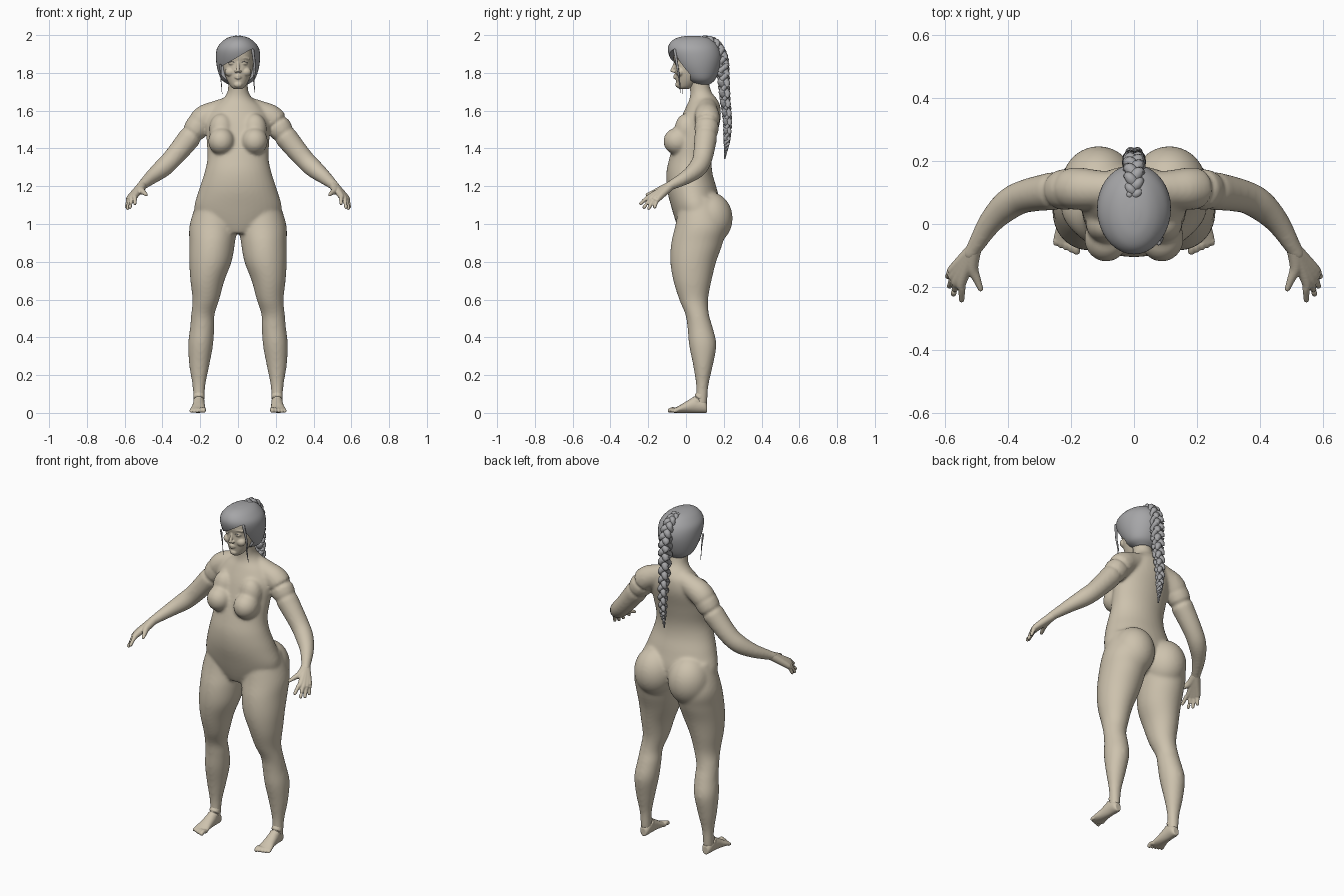
import bpy, bmesh
from math import sin, cos, pi
from mathutils import Vector, Matrix

cube = bpy.data.objects.get("Cube")
if cube:
    bpy.data.objects.remove(cube)


def material(name, colour):
    m = bpy.data.materials.new(name)
    m.use_nodes = True
    m.diffuse_color = (*colour, 1)
    m.node_tree.nodes["Principled BSDF"].inputs["Base Color"].default_value = (*colour, 1)
    return m


SKIN = material("warm_skin", (0.61, 0.54, 0.42))
HAIR = material("grey_hair", (0.38, 0.38, 0.39))


def spline(rows, steps=5):
    """Catmull-Rom interpolation through rows of any length."""
    out = []
    for i in range(len(rows) - 1):
        a, b, c, d = (rows[max(0, min(len(rows) - 1, i + k))] for k in (-1, 0, 1, 2))
        for s in range(steps):
            t = s / steps
            out.append([0.5 * (2 * q + (r - p) * t + (2 * p - 5 * q + 4 * r - w) * t * t
                               + (3 * q - p - 3 * r + w) * t ** 3) for p, q, r, w in zip(a, b, c, d)])
    return out + [list(rows[-1])]


def loft(bm, rings, sides=28):
    """Skin a list of elliptical rings (centre, u axis, v axis)."""
    loops = [[bm.verts.new(c + u * cos(2 * pi * k / sides) + v * sin(2 * pi * k / sides))
              for k in range(sides)] for c, u, v in rings]
    for a, b in zip(loops, loops[1:]):
        for k in range(sides):
            n = (k + 1) % sides
            bm.faces.new((a[k], a[n], b[n], b[k]))
    bm.faces.new(loops[0])
    bm.faces.new(loops[-1])


def stack(bm, rows, side=1):
    """Upright form from rows of z, centre x, half width, front y, back y."""
    loft(bm, [(Vector((side * x, (f + b) / 2, z)), Vector((w, 0, 0)), Vector((0, (b - f) / 2, 0)))
              for z, x, w, f, b in spline(rows)], 36)


def tube(bm, rows, side=1, steps=5, sides=16):
    """Round limb through points of x, y, z, radius, with rounded ends."""
    pts = spline(rows, steps)
    pos = [Vector((side * p[0], p[1], p[2])) for p in pts]
    rings, last = [], len(pos) - 1
    for i, p in enumerate(pos):
        t = (pos[min(i + 1, last)] - pos[max(i - 1, 0)]).normalized()
        u = t.cross(Vector((0.31, 0.2, 0.93) if abs(t.z) < 0.8 else (0, 1, 0))).normalized()
        v, r = t.cross(u), max(pts[i][3], 0.0005)
        ends = [(k * pi / 8) for k in (3, 2, 1)]
        if i == 0:
            rings += [(p - t * r * sin(e), u * r * cos(e), v * r * cos(e)) for e in ends]
        rings.append((p, u * r, v * r))
        if i == last:
            rings += [(p + t * r * sin(e), u * r * cos(e), v * r * cos(e)) for e in reversed(ends)]
    loft(bm, rings, sides)


def ball(bm, centre, radii, side=1):
    m = Matrix.Translation((side * centre[0], *centre[1:])) @ Matrix.Diagonal((*radii, 1))
    bmesh.ops.create_uvsphere(bm, u_segments=32, v_segments=20, radius=1, matrix=m)


def finish(bm, name, mat, voxel=0, smooth=0):
    bmesh.ops.recalc_face_normals(bm, faces=bm.faces)
    mesh = bpy.data.meshes.new(name)
    bm.to_mesh(mesh)
    bm.free()
    mesh.materials.append(mat)
    mesh.shade_smooth()
    ob = bpy.data.objects.new(name, mesh)
    bpy.context.collection.objects.link(ob)
    if voxel:
        r = ob.modifiers.new("blend", 'REMESH')
        r.mode, r.voxel_size, r.use_smooth_shade = 'VOXEL', voxel, True
        s = ob.modifiers.new("soften", 'SMOOTH')
        s.factor, s.iterations = 0.5, smooth
    return ob


# Trunk and neck
bm = bmesh.new()
stack(bm, [(.95, 0, .10, -.03, .11), (1.0, 0, .19, -.05, .16), (1.08, 0, .232, -.075, .185),
           (1.18, 0, .207, -.10, .165), (1.27, 0, .178, -.104, .14), (1.35, 0, .162, -.088, .137),
           (1.45, 0, .167, -.06, .157), (1.55, 0, .168, -.03, .182), (1.62, 0, .13, .0, .182),
           (1.66, 0, .082, .018, .165), (1.70, 0, .056, .022, .135), (1.76, 0, .052, .015, .12),
           (1.82, 0, .05, .015, .12)])
for s in (1, -1):
    # Legs
    stack(bm, [(1.14, .11, .10, -.03, .17), (1.0, .13, .125, -.055, .215), (.9, .137, .121, -.078, .195),
               (.8, .146, .112, -.083, .16), (.7, .162, .09, -.067, .135), (.6, .17, .071, -.036, .117),
               (.52, .186, .062, -.003, .122), (.45, .19, .064, .008, .142), (.36, .198, .066, .016, .161),
               (.25, .205, .053, .038, .142), (.15, .207, .035, .053, .12), (.08, .207, .03, .053, .114),
               (.04, .207, .028, .05, .112)], s)
    ball(bm, (.112, .125, 1.03), (.118, .122, .14), s)
    # Chest
    ball(bm, (.088, -.045, 1.438), (.07, .075, .072), s)
    ball(bm, (.088, .0, 1.5), (.065, .06, .085), s)
    # Shoulders and arms
    tube(bm, [(.04, .11, 1.625, .052), (.12, .11, 1.59, .062), (.185, .112, 1.555, .068),
              (.25, .105, 1.465, .062), (.345, .088, 1.35, .053), (.4, .06, 1.295, .05),
              (.455, .005, 1.25, .039), (.505, -.075, 1.207, .027), (.517, -.095, 1.197, .025)], s)
finish(bm, "body", SKIN, .008, 14)

# Hands
for s, label in ((1, "left"), (-1, "right")):
    bm = bmesh.new()
    wrist = (.507, -.08, 1.204, .024)
    for knuckle, tip in (((.545, -.178, 1.15), (.546, -.24, 1.108)), ((.558, -.172, 1.143), (.572, -.222, 1.088)),
                         ((.568, -.16, 1.138), (.584, -.197, 1.083)), ((.574, -.146, 1.137), (.59, -.166, 1.09))):
        middle = [(a + b) / 2 for a, b in zip(knuckle, tip)]
        tube(bm, [wrist, (*knuckle, .017), (*middle[:2], middle[2] + .006, .0115), (*tip, .009)], s)
    tube(bm, [wrist, (.513, -.135, 1.18, .02), (.498, -.175, 1.166, .013), (.486, -.205, 1.155, .009)], s)
    finish(bm, label + "_hand", SKIN, .0035, 4)

    # Feet and toes
    bm = bmesh.new()
    foot = spline([(.112, .206, .018, .024), (.095, .206, .028, .036), (.05, .207, .031, .043),
                   (0, .209, .035, .03), (-.04, .212, .042, .018), (-.065, .212, .04, .012)])
    loft(bm, [(Vector((s * x, y, h)), Vector((w, 0, 0)), Vector((0, 0, h))) for y, x, w, h in foot])
    tube(bm, [(.207, .085, .1, .029), (.207, .055, .06, .03), (.209, .01, .035, .024)], s)
    for k in range(5):
        x, r = .181 + .0165 * k, .0125 - .001 * k
        tube(bm, [(x, -.05, r + .002, r), (x + .001, -.072 + .005 * k, r + .006, r),
                  (x + .001, -.086 + .006 * k, r, r * .95)], s)
    finish(bm, label + "_foot", SKIN, .0035, 4)

# Head with nose, lips, brow and eyelids
bm = bmesh.new()
stack(bm, [(1.714, 0, .02, -.036, .01), (1.728, 0, .038, -.047, .04), (1.765, 0, .06, -.054, .08),
           (1.81, 0, .075, -.06, .11), (1.85, 0, .08, -.06, .13), (1.89, 0, .08, -.068, .14),
           (1.94, 0, .07, -.06, .13)])
tube(bm, [(0, -.056, 1.862, .007), (0, -.064, 1.835, .008), (0, -.074, 1.812, .0095)])
for s in (1, -1):
    ball(bm, (.01, -.065, 1.808), (.008, .009, .007), s)
    ball(bm, (.033, -.042, 1.851), (.018, .018, .011), s)
    ball(bm, (.04, -.03, 1.805), (.03, .025, .025), s)
    tube(bm, [(.012, -.058, 1.873, .006), (.035, -.053, 1.88, .006), (.058, -.036, 1.874, .006)], s)
for z in (1.784, 1.773):
    tube(bm, [(-.02, -.05, 1.778, .003), (0, -.06, z, .007), (.02, -.05, 1.778, .003)])
ball(bm, (0, -.043, 1.738), (.022, .014, .016))
finish(bm, "head", SKIN, .0035, 4)

# Eyelashes
bm = bmesh.new()
for s in (1, -1):
    tube(bm, [(.018, -.058, 1.853, .001), (.033, -.062, 1.86, .0018), (.051, -.046, 1.853, .001)], s, sides=8)
finish(bm, "eyelashes", HAIR)

# Hair cap, with a sweeping opening cut for the face
bm = bmesh.new()
stack(bm, [(1.738, 0, .05, .05, .125), (1.765, 0, .088, .0, .155), (1.82, 0, .109, -.05, .178),
           (1.88, 0, .117, -.085, .188), (1.93, 0, .111, -.096, .177), (1.967, 0, .083, -.078, .15),
           (1.988, 0, .05, -.04, .115), (1.996, 0, .015, .01, .055)])
cap = finish(bm, "hair_cap", HAIR)
bm = bmesh.new()
outline = [(-.085, 1.7), (-.098, 1.828), (-.06, 1.85), (-.01, 1.878), (.04, 1.908), (.07, 1.925),
           (.08, 1.9), (.088, 1.84), (.088, 1.7)]
front, back = ([bm.verts.new((x, y, z)) for x, z in outline] for y in (-.2, .025))
bm.faces.new(front)
bm.faces.new(back)
for i in range(len(outline)):
    bm.faces.new((front[i - 1], front[i], back[i], back[i - 1]))
cutter = finish(bm, "face_opening_cutter", HAIR)
cutter.hide_render = True
cutter.hide_viewport = True
cut = cap.modifiers.new("face_opening", 'BOOLEAN')
cut.object, cut.operation, cut.solver = cutter, 'DIFFERENCE', 'EXACT'
bpy.ops.object.select_all(action='DESELECT')
cap.select_set(True)
bpy.context.view_layer.objects.active = cap
bpy.ops.object.modifier_apply(modifier=cut.name)
bpy.ops.object.shade_smooth_by_angle(angle=0.7)
bpy.data.objects.remove(cutter)

# Three-strand braid from crown to mid back
path = spline([(.09, 1.975, .03), (.15, 1.955, .038), (.19, 1.88, .042), (.198, 1.78, .042),
               (.207, 1.66, .036), (.219, 1.55, .031), (.217, 1.45, .024), (.212, 1.40, .014),
               (.205, 1.345, .004)], 16)
bm = bmesh.new()
for strand in range(3):
    rows = []
    for i, (y, z, w) in enumerate(path):
        a, b = path[max(i - 1, 0)], path[min(i + 1, len(path) - 1)]
        t = Vector((0, b[0] - a[0], b[1] - a[1])).normalized()
        turn = i * 0.29 + strand * 2 * pi / 3
        off = Vector((1, 0, 0)) * w * .55 * sin(turn) + Vector((0, -t.z, t.y)) * w * .38 * sin(2 * turn)
        rows.append((off.x, y + off.y, z + off.z, w * (.43 + .1 * cos(2 * turn))))
    tube(bm, rows, steps=2, sides=12)
finish(bm, "braid", HAIR)

# Loose locks beside the face
bm = bmesh.new()
tube(bm, [(.078, -.06, 1.92, .008), (.088, -.045, 1.83, .006), (.084, -.035, 1.76, .004),
          (.09, -.03, 1.695, .001)], sides=8)
tube(bm, [(-.092, -.03, 1.84, .006), (-.09, -.02, 1.77, .003), (-.084, -.02, 1.69, .001)], sides=8)
finish(bm, "loose_locks", HAIR)
